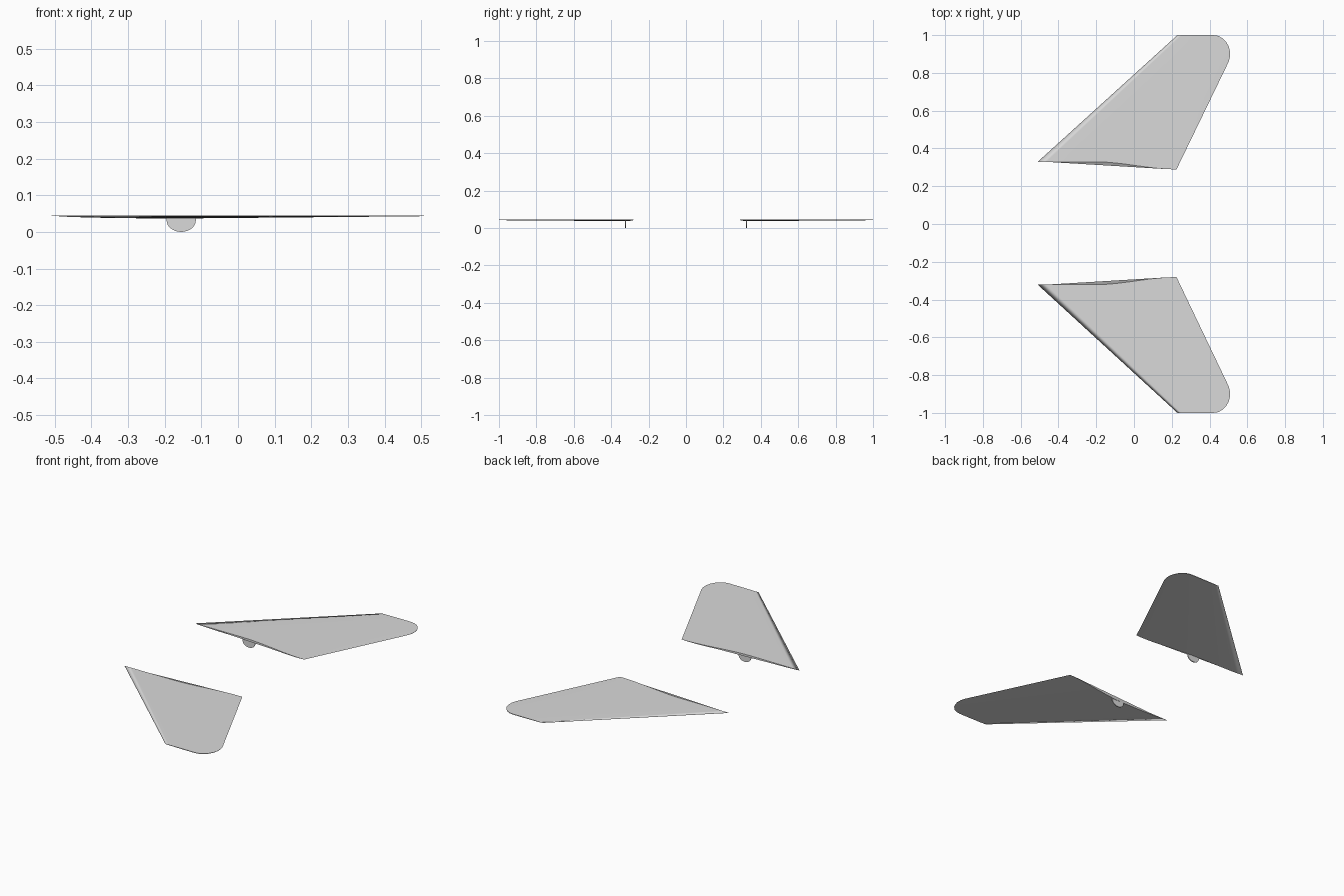
import bpy, bmesh, math
from mathutils import Vector

cube = bpy.data.objects.get("Cube")
if cube:
    bpy.data.objects.remove(cube, do_unlink=True)

# One plain grey finish
grey = bpy.data.materials.new("light_grey")
grey.use_nodes = True
colour = (0.7, 0.7, 0.7, 1)
grey.diffuse_color = colour
grey.node_tree.nodes["Principled BSDF"].inputs["Base Color"].default_value = colour

COLS, ROWS, STRAIGHT = 16, 10, 9
EDGE_Z = 0.044


def finish(name, bm):
    bmesh.ops.recalc_face_normals(bm, faces=bm.faces)
    mesh = bpy.data.meshes.new(name)
    bm.to_mesh(mesh)
    bm.free()
    mesh.materials.append(grey)
    obj = bpy.data.objects.new(name, mesh)
    bpy.context.collection.objects.link(obj)
    return obj


def root_point(u, root_y):
    # Inner edge: straight at the nose, easing inward to the rear
    x = -0.51 + 0.735 * u
    k = min(max((x + 0.2) / 0.425, 0), 1)
    return Vector((x, root_y - 0.04 * k * k * (3 - 2 * k), 0))


def tip_point(i):
    # Outer edge: straight, then a rounded rear corner
    if i <= STRAIGHT:
        return Vector((0.23 + 0.19 * i / STRAIGHT, 1, 0))
    a = math.radians(115) * (i - STRAIGHT) / (COLS - STRAIGHT)
    return Vector((0.42 + 0.089 * math.sin(a), 0.9 + 0.1 * math.cos(a), 0))


def wing(name, side, root_y):
    bm = bmesh.new()
    top, under = [], []
    for r in range(ROWS + 1):
        t = r / ROWS
        upper, lower = [], []
        for i in range(COLS + 1):
            u = i / COLS
            p = root_point(u, root_y).lerp(tip_point(i), t)
            bulge = 2.15 * u ** 0.7 * (1 - u) ** 0.9
            co = (p.x, side * p.y)
            v = bm.verts.new((*co, EDGE_Z + 0.0018 * bulge))
            upper.append(v)
            # The two skins share the leading and trailing edges
            if i in (0, COLS):
                lower.append(v)
            else:
                depth = 0.010 * (1 - t) + 0.003 * t
                lower.append(bm.verts.new((*co, EDGE_Z - depth * bulge)))
        top.append(upper)
        under.append(lower)
    for skin in (top, under):
        for r in range(ROWS):
            for i in range(COLS):
                f = bm.faces.new((skin[r][i], skin[r][i + 1],
                                  skin[r + 1][i + 1], skin[r + 1][i]))
                f.smooth = True
    # Root and tip caps
    for r in (0, ROWS):
        cap = bm.faces.new(top[r] + under[r][-2:0:-1])
        for e in cap.edges:
            e.smooth = False
    # Crisp trailing edge, soft leading edge
    for r in range(ROWS):
        bm.edges.get((top[r][-1], top[r + 1][-1])).smooth = False
    return finish(name, bm)


def tab(name, side):
    # Half-round locating tab below the inner edge
    bm = bmesh.new()
    outline = []
    for i in range(17):
        a = math.pi * i / 16
        outline.append((-0.155 - 0.04 * math.cos(a), 0.032 - 0.032 * math.sin(a)))
    outline = [(-0.195, 0.038)] + outline + [(-0.115, 0.038)]
    face = bm.faces.new([bm.verts.new((x, side * 0.321, z)) for x, z in outline])
    result = bmesh.ops.extrude_face_region(bm, geom=[face])
    moved = [g for g in result["geom"] if isinstance(g, bmesh.types.BMVert)]
    bmesh.ops.translate(bm, verts=moved, vec=(0, side * 0.005, 0))
    return finish(name, bm)


for label, side, root_y in (("rear", 1, 0.329), ("front", -1, 0.321)):
    wing(label + "_wing", side, root_y)
    tab(label + "_wing_tab", side)
